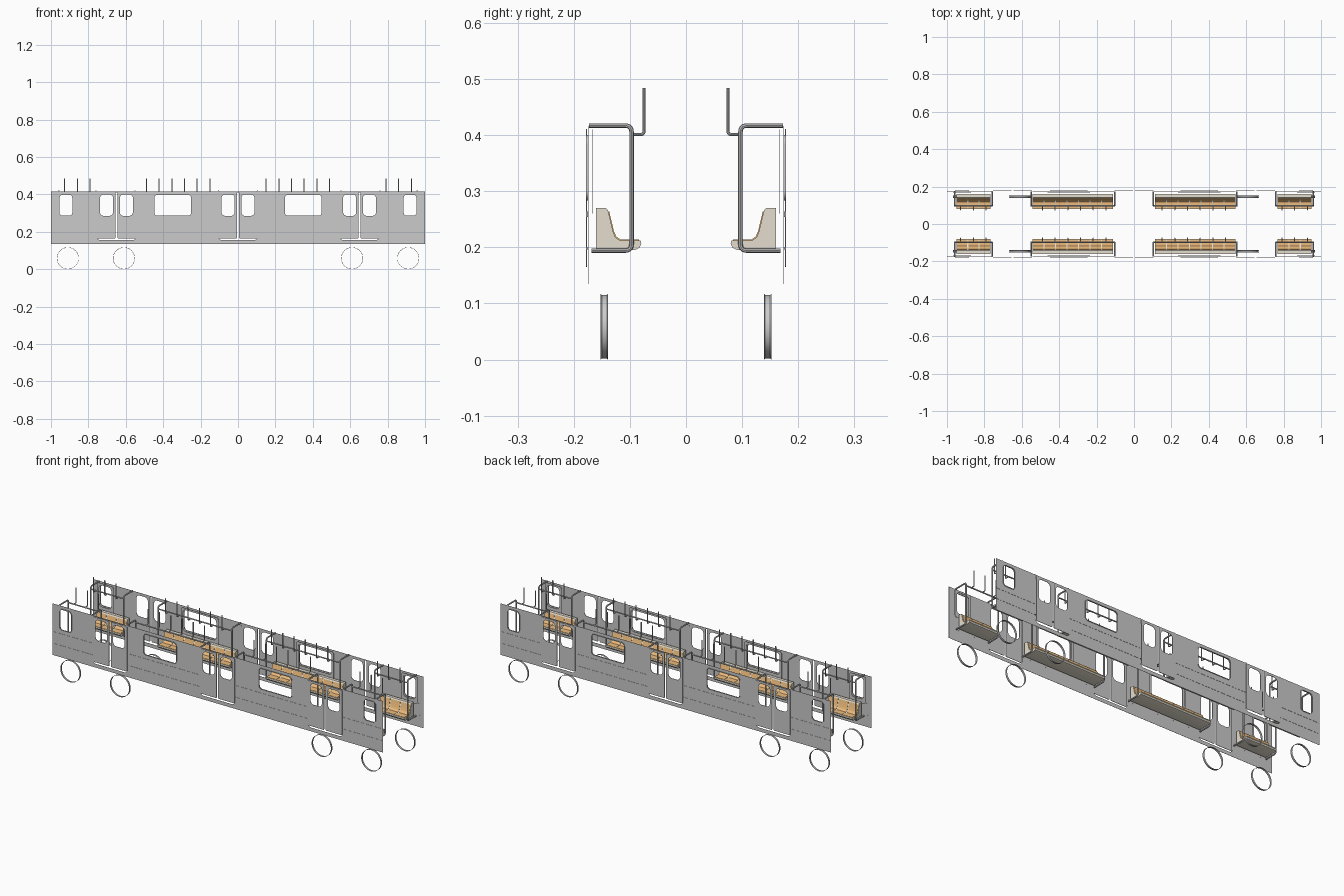
import bpy, bmesh, math
from mathutils import Vector, Matrix

if "Cube" in bpy.data.objects:
    bpy.data.objects.remove(bpy.data.objects["Cube"])


def material(name, rgb):
    m = bpy.data.materials.new(name)
    m.diffuse_color = (*rgb, 1)
    m.use_nodes = True
    m.node_tree.nodes["Principled BSDF"].inputs["Base Color"].default_value = m.diffuse_color
    return m


CREAM = material("cream", (0.78, 0.73, 0.62))
ORANGE = material("orange", (0.85, 0.5, 0.2))


def finish(name, mesh, mat=None, mirror=(True, True), angle=35):
    """Link a mesh, smooth it and mirror it across the car."""
    mesh.name = name
    ob = bpy.data.objects.new(name, mesh)
    bpy.context.collection.objects.link(ob)
    mesh.shade_smooth()
    mesh.set_sharp_from_angle(angle=math.radians(angle))
    mesh.materials.clear()
    if mat:
        mesh.materials.append(mat)
    mod = ob.modifiers.new("mirror", 'MIRROR')
    mod.use_axis = (mirror[0], mirror[1], False)
    mod.use_mirror_merge = False
    return ob


def curve_mesh(cu, matrix=None):
    tmp = bpy.data.objects.new("tmp", cu)
    bpy.context.collection.objects.link(tmp)
    bpy.context.view_layer.update()
    dg = bpy.context.evaluated_depsgraph_get()
    me = bpy.data.meshes.new_from_object(tmp.evaluated_get(dg), depsgraph=dg)
    bpy.data.objects.remove(tmp)
    if matrix:
        me.transform(matrix)
    return me


def add_spline(cu, pts, cyclic):
    sp = cu.splines.new('POLY')
    sp.points.add(len(pts) - 1)
    for p, co in zip(sp.points, pts):
        p.co = (*co, 1)
    sp.use_cyclic_u = cyclic


def rounded_rect(x0, z0, x1, z1, r):
    if r == 0:
        return [(x0, z0, 0), (x1, z0, 0), (x1, z1, 0), (x0, z1, 0)]
    pts = []
    for cx, cz, a in ((x1 - r, z1 - r, 0), (x0 + r, z1 - r, 90),
                      (x0 + r, z0 + r, 180), (x1 - r, z0 + r, 270)):
        for i in range(7):
            t = math.radians(a + 15 * i)
            pts.append((cx + r * math.cos(t), cz + r * math.sin(t), 0))
    return pts


def plate(name, loops, y, half_depth, mirror=(True, True)):
    """Thin upright panel; the first loop is the outline, the others are holes."""
    cu = bpy.data.curves.new(name, 'CURVE')
    cu.dimensions = '2D'
    cu.fill_mode = 'BOTH'
    cu.extrude = half_depth
    for lp in loops:
        add_spline(cu, rounded_rect(*lp), True)
    mat = Matrix.Translation((0, y, 0)) @ Matrix.Rotation(math.pi / 2, 4, 'X')
    finish(name, curve_mesh(cu, mat), mirror=mirror)


def tube(name, pts, radius, bend=0.012):
    """Round bar along a path with curved corners."""
    pts = [Vector(p) for p in pts]
    path = [pts[0]]
    for a, b, c in zip(pts, pts[1:], pts[2:]):
        p, q = b + (a - b).normalized() * bend, b + (c - b).normalized() * bend
        for i in range(6):
            t = i / 5
            path.append(p * (1 - t) ** 2 + b * 2 * t * (1 - t) + q * t * t)
    path.append(pts[-1])
    cu = bpy.data.curves.new(name, 'CURVE')
    cu.dimensions = '3D'
    cu.bevel_depth = radius
    cu.bevel_resolution = 2
    cu.use_fill_caps = True
    add_spline(cu, path, False)
    finish(name, curve_mesh(cu))


def extrude_x(name, profile, spans, mat):
    """Extrude a (y, z) profile along x over each span."""
    bm = bmesh.new()
    for x0, x1 in spans:
        f = bm.faces.new([bm.verts.new((x0, y, z)) for y, z in profile])
        g = bmesh.ops.extrude_face_region(bm, geom=[f])
        bmesh.ops.translate(bm, vec=(x1 - x0, 0, 0),
                            verts=[v for v in g["geom"] if isinstance(v, bmesh.types.BMVert)])
    bmesh.ops.recalc_face_normals(bm, faces=bm.faces)
    me = bpy.data.meshes.new(name)
    bm.to_mesh(me)
    bm.free()
    finish(name, me, mat)


# Side walls with window and door openings
windows = [(-0.957, 0.283, -0.883, 0.40), (-0.45, 0.283, -0.248, 0.40)]
doors = [-0.65, 0.0]
holes = [(*w, 0.018) for w in windows] + [(-c, b, -a, d, 0.018) for a, b, c, d in windows]
holes += [(c - 0.105, 0.155, c + 0.105, 0.411, 0.02) for c in (-0.65, 0, 0.65)]
plate("side_wall", [(-1, 0.135, 1, 0.416, 0)] + holes, -0.1745, 0.0004, (False, True))

# Window gaskets and inner window surrounds
for x0, z0, x1, z1 in windows:
    plate("window_gasket", [(x0, z0, x1, z1, 0.018),
                            (x0 + 0.003, z0 + 0.003, x1 - 0.003, z1 - 0.003, 0.015)], -0.176, 0.002)
    plate("window_surround", [(x0 - 0.012, 0.26, x1 + 0.012, 0.41, 0.01),
                              (x0, z0, x1, z1, 0.018)], -0.167, 0.0005)

# Sliding door leaves
for c, sides in ((-0.65, (-1, 1)), (0, (-1,))):
    for s in sides:
        xs = sorted((c + s * 0.104, c + s * 0.005))
        ws = sorted((c + s * 0.088, c + s * 0.018))
        plate("door_leaf", [(xs[0], 0.165, xs[1], 0.411, 0.004),
                            (ws[0], 0.285, ws[1], 0.40, 0.02)], -0.177, 0.001)

# Horizontal ribs between the doors
for x0, x1 in ((-1, -0.756), (-0.544, -0.106)):
    plate("wall_rib", [(x0, 0.254, x1, 0.264, 0)], -0.175, 0.001)
    plate("wall_rib", [(x0, 0.196, x1, 0.2, 0)], -0.175, 0.001)

# Benches: cream body with separate orange seats
body = [(-0.16, 0.1955), (-0.16, 0.27), (-0.143, 0.27), (-0.139, 0.266), (-0.13, 0.228),
        (-0.126, 0.218), (-0.118, 0.2125), (-0.081, 0.2125), (-0.0795, 0.206),
        (-0.083, 0.199), (-0.09, 0.1955)]
seat = [(-0.14, 0.262), (-0.137, 0.2645), (-0.1285, 0.229), (-0.1245, 0.2195), (-0.117, 0.214),
        (-0.084, 0.214), (-0.084, 0.21), (-0.12, 0.21), (-0.13, 0.216)]
benches = [(-0.95, -0.767, 3, 3), (-0.542, -0.112, 7, 6)]
for x0, x1, n, hangers in benches:
    w = (x1 - x0) / n
    extrude_x("bench_body", body, [(x0, x1)], CREAM)
    extrude_x("bench_seats", seat,
              [(x0 + w * i + 0.003, x0 + w * (i + 1) - 0.003) for i in range(n)], ORANGE)

    # Grab frames at both bench ends, joined by a long rail
    ends = (x0 - 0.008, x1 + 0.008)
    for x in ends:
        tube("grab_frame", [(x, -0.173, 0.417), (x, -0.097, 0.417),
                            (x, -0.097, 0.194), (x, -0.168, 0.194)], 0.004)
    tube("grab_rail", [(ends[0], -0.097, 0.402), (ends[1], -0.097, 0.402)], 0.0035)

    # Ceiling hangers
    mid = (x0 + x1) / 2 - (0 if n == 3 else -0.007)
    for i in range(hangers):
        x = mid + (i - (hangers - 1) / 2) * 0.068
        tube("rail_hanger", [(x, -0.097, 0.401), (x, -0.075, 0.401), (x, -0.075, 0.484)], 0.0028, 0.006)

# Wheel rims: open flanged rings
rim = [(-0.152, 0.0585), (-0.150, 0.0567), (-0.141, 0.0567), (-0.139, 0.0585)]
for cx in (-0.91, -0.61):
    bm = bmesh.new()
    N = 48
    rings = [[bm.verts.new((cx + r * math.cos(math.tau * i / N), y, 0.0585 + r * math.sin(math.tau * i / N)))
              for i in range(N)] for y, r in rim]
    for a, b in zip(rings, rings[1:]):
        for i in range(N):
            bm.faces.new((a[i], a[(i + 1) % N], b[(i + 1) % N], b[i]))
    bmesh.ops.recalc_face_normals(bm, faces=bm.faces)
    me = bpy.data.meshes.new("wheel_rim")
    bm.to_mesh(me)
    bm.free()
    finish("wheel_rim", me)
